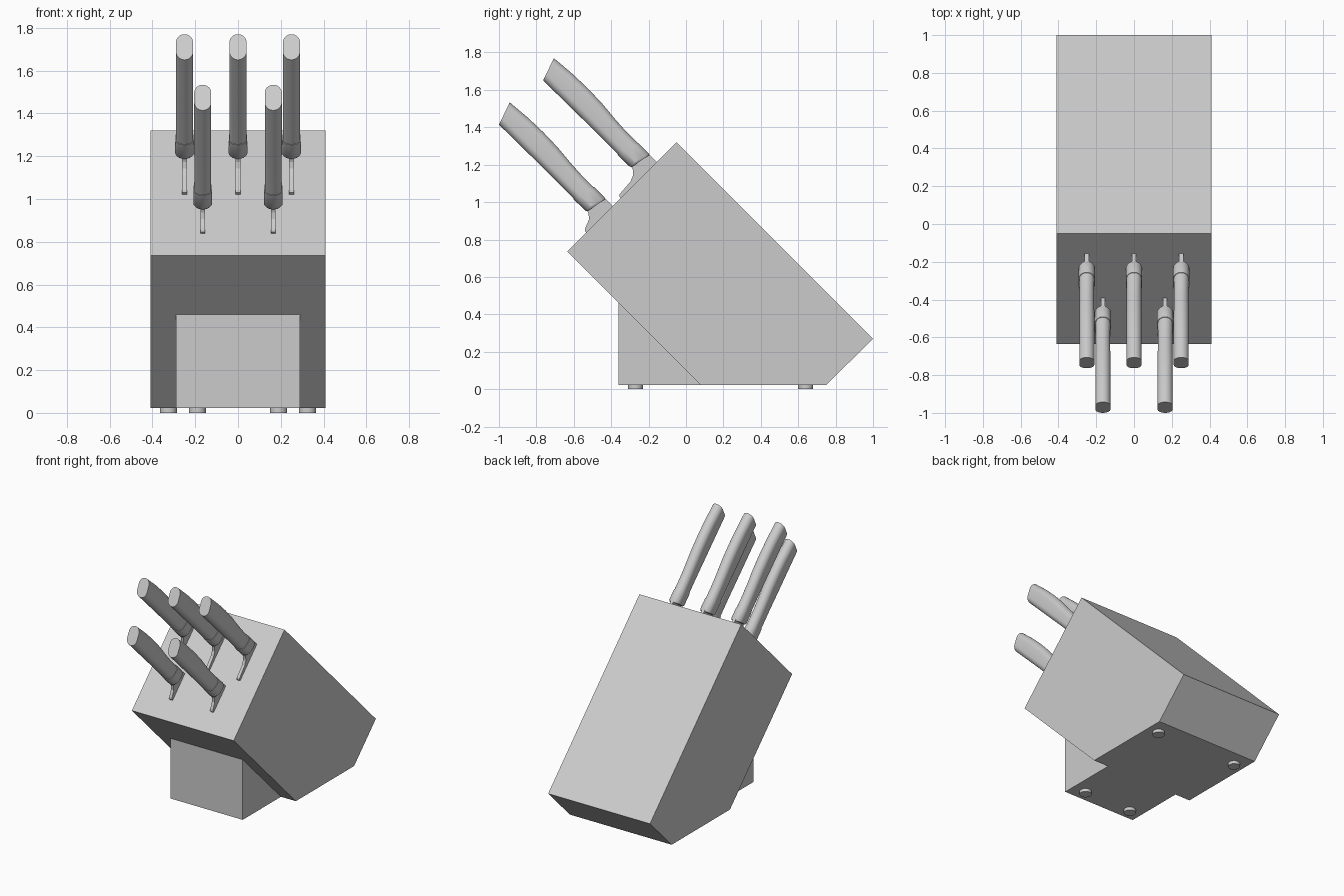
import bpy, bmesh, math

cube = bpy.data.objects.get("Cube")
if cube:
    bpy.data.objects.remove(cube, do_unlink=True)

grey = bpy.data.materials.new("light grey")
grey.use_nodes = True
colour = (0.6, 0.6, 0.6, 1)
grey.diffuse_color = colour
grey.node_tree.nodes["Principled BSDF"].inputs["Base Color"].default_value = colour

R = math.sqrt(0.5)


def tilt(x, u, v):
    """Point at u along the knife axis and v up the sloping slot face."""
    return (x, (v - u) * R, (u + v) * R)


def finish(name, bm, smooth=False):
    bmesh.ops.recalc_face_normals(bm, faces=bm.faces)
    mesh = bpy.data.meshes.new(name)
    bm.to_mesh(mesh)
    bm.free()
    mesh.materials.append(grey)
    obj = bpy.data.objects.new(name, mesh)
    bpy.context.scene.collection.objects.link(obj)
    if smooth:
        bpy.ops.object.select_all(action='DESELECT')
        obj.select_set(True)
        bpy.context.view_layer.objects.active = obj
        bpy.ops.object.shade_smooth_by_angle(angle=math.radians(32))
    return obj


def loft(name, rings, smooth=False):
    """Skin a list of closed point rings and cap both ends."""
    bm = bmesh.new()
    loops = [[bm.verts.new(p) for p in ring] for ring in rings]
    n = len(loops[0])
    for a, b in zip(loops, loops[1:]):
        for i in range(n):
            j = (i + 1) % n
            bm.faces.new((a[i], a[j], b[j], b[i]))
    bm.faces.new(loops[0])
    bm.faces.new(loops[-1])
    return finish(name, bm, smooth)


def prism(name, profile, half, x=0):
    """Extrude a (y, z) profile sideways."""
    return loft(name, [[(x + s * half, y, z) for y, z in profile] for s in (-1, 1)])


# Slanted block and its front support
prism("block", [(-0.635, 0.735), (-0.05, 1.32), (1.0, 0.27), (0.75, 0.022), (0.08, 0.022)], 0.41)
prism("front_support", [(-0.36, 0.022), (-0.36, 0.46), (0.08, 0.022)], 0.29)

# Feet
for place, fx, fy in (("front", 0.19, -0.27), ("back", 0.325, 0.64)):
    for side, s in (("left", 1), ("right", -1)):
        rings = [[(s * fx + 0.04 * math.cos(math.tau * i / 24),
                   fy + 0.04 * math.sin(math.tau * i / 24), z) for i in range(24)]
                 for z in (0, 0.024)]
        loft(place + "_foot_" + side, rings, True)


# Knives: each station is low u, low v, high u, high v, half width
COLLAR = [(1.045, 0.634, 1.024, 0.746, 0.038), (1.055, 0.628, 1.034, 0.751, 0.044),
          (1.145, 0.627, 1.112, 0.751, 0.043)]
HANDLE = [(1.143, 0.631, 1.110, 0.748, 0.040), (1.21, 0.631, 1.20, 0.748, 0.039),
          (1.29, 0.631, 1.29, 0.753, 0.039), (1.40, 0.630, 1.40, 0.763, 0.040),
          (1.50, 0.629, 1.51, 0.766, 0.040), (1.60, 0.628, 1.62, 0.763, 0.040),
          (1.707, 0.627, 1.751, 0.752, 0.040)]


def stadium(x, shift, lu, lv, hu, hv, w):
    ring = []
    half = (hv - lv) / 2
    for i in range(32):
        a = math.tau * (i + 0.5) / 32
        k = (math.copysign(half - w, math.sin(a)) + w * math.sin(a)) / half
        t = (k + 1) / 2
        ring.append(tilt(x + w * math.cos(a), lu + (hu - lu) * t, lv + (hv - lv) * t + shift))
    return ring


def knife(name, x, shift, heel):
    for part, stations in (("collar", COLLAR), ("handle", HANDLE)):
        loft(name + "_" + part, [stadium(x, shift, *s) for s in stations], True)
    blade = [(0.93, 0.749), (1.06, 0.749), (1.06, 0.64), (1.03, 0.628), (1.008, 0.608),
             (0.995, 0.575), (0.988, heel + 0.01), (0.98, heel), (0.93, heel)]
    loft(name + "_blade", [[tilt(x + s, u, v + shift) for u, v in blade] for s in (-0.011, 0.011)])


for label, x in (("right", -0.25), ("middle", 0), ("left", 0.25)):
    knife("upper_knife_" + label, x, 0, 0.476)
for label, x in (("right", -0.165), ("left", 0.165)):
    knife("lower_knife_" + label, x, -0.334, 0.55)
